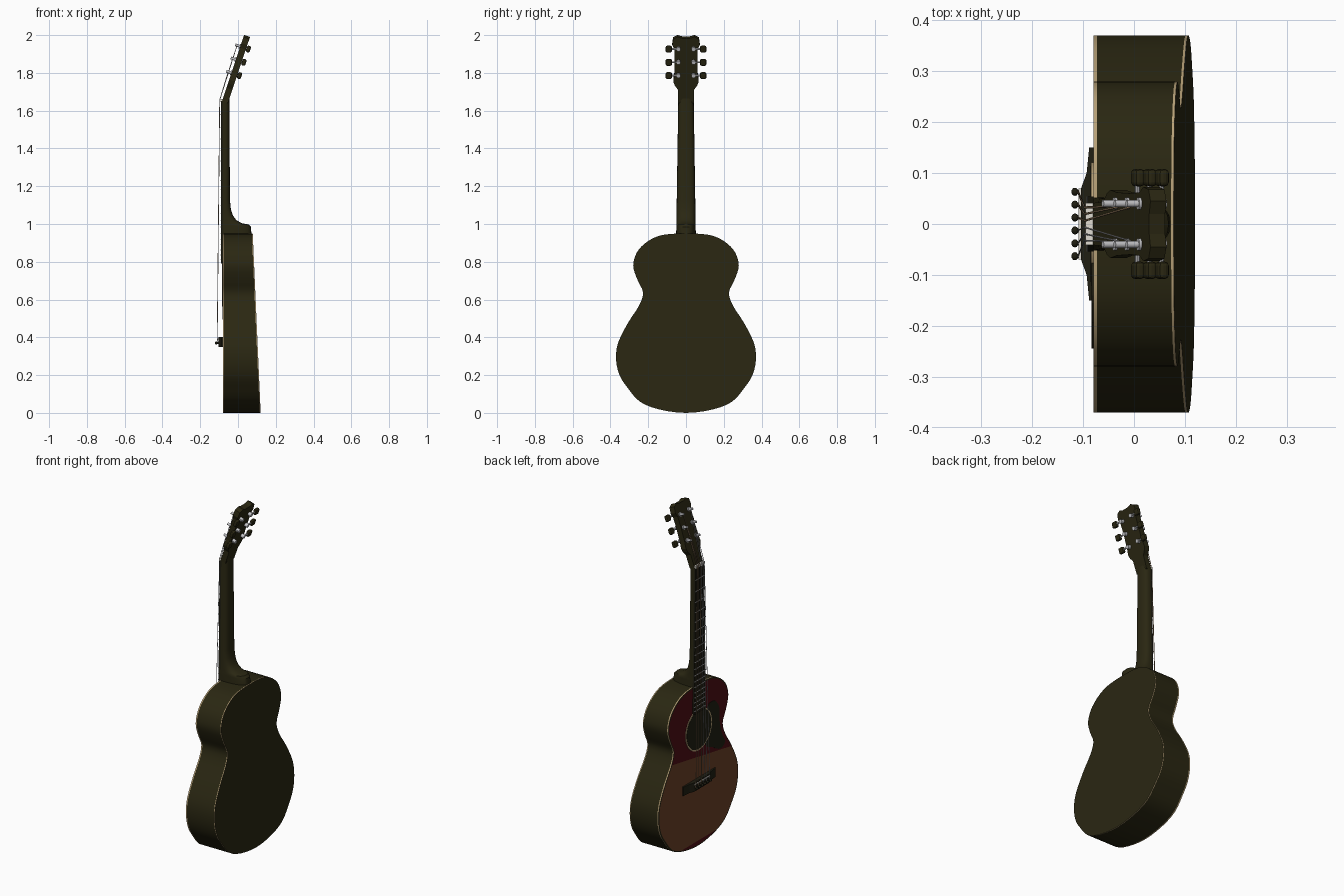
import bpy, bmesh, math
from mathutils import Vector, Matrix

if "Cube" in bpy.data.objects:
    bpy.data.objects.remove(bpy.data.objects["Cube"])


def mat(name, r, g, b):
    m = bpy.data.materials.new(name)
    m.diffuse_color = (r, g, b, 1)
    m.use_nodes = True
    m.node_tree.nodes["Principled BSDF"].inputs["Base Color"].default_value = m.diffuse_color
    return m


WOOD = mat("dark_olive_wood", .023, .020, .006)
TAN = mat("tan_binding", .48, .36, .19)
TOP = mat("brown_top", .15, .052, .020)
RED = mat("dark_red_top", .075, .004, .007)
BLACK = mat("black_wood", .014, .013, .006)
SILVER = mat("silver_metal", .55, .55, .57)
BRONZE = mat("bronze_string", .33, .22, .12)
CREAM = mat("cream_bone", .75, .72, .65)


def finish(name, bm, mats, smooth=True):
    bmesh.ops.recalc_face_normals(bm, faces=bm.faces)
    me = bpy.data.meshes.new(name)
    bm.to_mesh(me)
    bm.free()
    for m in mats:
        me.materials.append(m)
    ob = bpy.data.objects.new(name, me)
    bpy.context.collection.objects.link(ob)
    if smooth:
        bpy.ops.object.select_all(action='DESELECT')
        ob.select_set(True)
        bpy.context.view_layer.objects.active = ob
        bpy.ops.object.shade_smooth_by_angle(angle=math.radians(35))
    return ob


def loft(name, rings, mats, smooth=True, caps=True):
    bm = bmesh.new()
    vs = [[bm.verts.new(p) for p in r] for r in rings]
    n = len(rings[0])
    for a, b in zip(vs, vs[1:]):
        for i in range(n):
            bm.faces.new((a[i], a[(i + 1) % n], b[(i + 1) % n], b[i]))
    if caps:
        bm.faces.new(vs[0])
        bm.faces.new(vs[-1])
    return finish(name, bm, mats, smooth)


def box(name, lo, hi, m, M=Matrix()):
    bm = bmesh.new()
    lo, hi = Vector(lo), Vector(hi)
    bmesh.ops.create_cube(bm, size=1, matrix=M @ Matrix.Translation((lo + hi) / 2)
                          @ Matrix.Diagonal((*(hi - lo), 1)))
    return finish(name, bm, [m], False)


def rod(name, a, b, r, m, n=16):
    a, b = Vector(a), Vector(b)
    d = b - a
    bm = bmesh.new()
    bmesh.ops.create_cone(bm, cap_ends=True, segments=n, radius1=r, radius2=r, depth=d.length,
                          matrix=Matrix.Translation((a + b) / 2) @ d.to_track_quat('Z', 'Y').to_matrix().to_4x4())
    return finish(name, bm, [m])


def ball(name, c, s, m, M=Matrix()):
    bm = bmesh.new()
    bmesh.ops.create_uvsphere(bm, u_segments=12, v_segments=8, radius=1,
                              matrix=M @ Matrix.Translation(c) @ Matrix.Diagonal((*s, 1)))
    return finish(name, bm, [m])


def spline(pts, k):
    # closed Catmull-Rom curve
    out, n = [], len(pts)
    for i in range(n):
        a, b, c, d = (Vector(pts[(i + j - 1) % n]) for j in range(4))
        for s in range(k):
            t = s / k
            out.append(.5 * (2 * b + (c - a) * t + (2 * a - 5 * b + 4 * c - d) * t * t
                             + (3 * b - a - 3 * c + d) * t ** 3))
    return out


def mirrored(half):
    return half + [(-y, z) for y, z in reversed(half) if y > 0]


# Body outline (y, z)
half = [(0, 0), (.14, .018), (.245, .06), (.312, .137), (.352, .2), (.37, .28), (.36, .37), (.305, .48),
        (.25, .565), (.227, .635), (.255, .70), (.278, .765), (.274, .815), (.25, .865), (.2, .91),
        (.14, .938), (.07, .948), (0, .95)]
outline = spline(mirrored(half), 3)
back = lambda z: .12 - .042 * z / .95

# Body sides and back, with binding strips at both edges
FX = -.08
rings = [[(f(z), y, z) for y, z in outline] for f in
         (lambda z: FX, lambda z: FX + .007, lambda z: back(z) - .005, back)]
body = loft("body", rings, [WOOD, TAN])
n = len(outline)
for i, p in enumerate(body.data.polygons):
    if i < n or 2 * n <= i < 3 * n:
        p.material_index = 1

# Soundboard: one sheet cut by two lines into brown and dark red areas
bm = bmesh.new()
bm.faces.new([bm.verts.new((FX - .001, y * .982, .45 + (z - .45) * .987)) for y, z in outline])
cut, cut_n = Vector((0, 0, .523)), Vector((0, -.175, 1)).normalized()
for co, no in ((cut, cut_n), (Vector((0, 0, .03)), Vector((0, 0, 1)))):
    bmesh.ops.bisect_plane(bm, geom=bm.verts[:] + bm.edges[:] + bm.faces[:], plane_co=co, plane_no=no)
for f in bm.faces:
    c = f.calc_center_median()
    f.material_index = 1 if c.z < .03 or (c - cut).dot(cut_n) > 0 else 0
board = finish("soundboard", bm, [TOP, RED], False)
if board.data.polygons[0].normal.x > 0:
    board.data.flip_normals()

# Pickguard, rosette and sound hole as thin plates
guard = spline([(-.07, .77), (-.14, .80), (-.19, .745), (-.195, .66), (-.215, .58), (-.245, .52),
                (-.20, .495), (-.13, .53), (-.06, .58)], 4)
loft("pickguard", [[(x, y, z) for y, z in guard] for x in (FX, FX - .003)], [BLACK], False)
rod("rosette", (FX, 0, .685), (FX - .004, 0, .685), .122, TAN, 48)
rod("sound_hole", (FX, 0, .685), (FX - .005, 0, .685), .114, BLACK, 48)


# Neck and heel: rounded D sections
def width(z):
    return .041 + (1.65 - z) * .0155


sections = [(.94, .152), (.985, .148), (.998, .135), (1.004, .1), (1.02, .072), (1.045, .053), (1.08, .042),
            (1.13, .037), (1.64, .035), (1.665, .036)]
rings = []
for z, d in sections:
    ring = []
    for i in range(17):
        a = math.pi * i / 16
        c, s = math.cos(a), math.sin(a)
        ring.append((FX + d * s ** .7, width(z) * math.copysign(abs(c) ** .7, c), z))
    rings.append(ring)
loft("neck", rings, [WOOD])

# Fretboard, frets and nut
loft("fretboard", [[(x, s * width(z), z) for x, s in ((FX, 1), (FX - .011, 1), (FX - .011, -1), (FX, -1))]
                   for z in (.79, 1.65)], [BLACK], False)
for i in range(1, 20):
    z = 1.65 - 1.26 * (1 - 2 ** (-i / 12))
    w = width(z)
    box("fret", (FX - .0135, -w, z - .002), (FX - .010, w, z + .002), SILVER)
box("nut", (FX - .015, -.041, 1.648), (FX + .002, .041, 1.662), CREAM)

# Headstock frame: local x = depth, y = width, z = along the head
H = Matrix.Translation((-.085, 0, 1.65)) @ Matrix.Rotation(math.radians(18.5), 4, 'Y')
P = lambda d, y, u: H @ Vector((d, y, u))
head = [(0, 0), (.041, 0), (.043, .075), (.06, .1), (.067, .12), (.062, .16), (.06, .25), (.062, .3),
        (.073, .325), (.068, .358), (.045, .37), (.02, .362), (0, .362)]
loft("headstock", [[P(d, y, u) for y, u in mirrored(head)] for d in (0, .033)], [WOOD], False)

# Tuners
ROWS = (.158, .232, .306)
for s in (-1, 1):
    for u in ROWS:
        rod("tuner_washer", P(0, s * .04, u), P(-.005, s * .04, u), .012, SILVER)
        rod("tuner_post", P(0, s * .04, u), P(-.028, s * .04, u), .007, SILVER)
        rod("tuner_gear", P(.033, s * .04, u), P(.052, s * .04, u), .011, SILVER)
        rod("tuner_shaft", P(.044, s * .04, u), P(.044, s * .085, u), .005, SILVER, 10)
        k = box("tuner_knob", (.034, s * .091 - .017, u - .018), (.056, s * .091 + .017, u + .018), WOOD, H)
        b = k.modifiers.new("rounding", 'BEVEL')
        b.width, b.segments = .008, 2

# Bridge, saddle and pins
prof = [(-.15, FX), (-.15, -.088), (-.1, -.093), (-.07, -.104), (.07, -.104), (.1, -.093), (.15, -.088), (.15, FX)]
loft("bridge", [[(x, y, z) for y, x in prof] for z in (.35, .402)], [BLACK], False)
box("saddle", (-.109, -.07, .388), (-.1, .07, .394), CREAM)
for i in range(6):
    y = (i - 2.5) * .0253
    ball("bridge_pin", (-.116, y, .37), (.007, .008, .008), BLACK)
    rod("bridge_pin_stem", (-.1, y, .37), (-.115, y, .37), .004, BLACK, 8)

    # String: pin, saddle, nut, tuner post
    s = 1 if y > 0 else -1
    u = ROWS[2 - int(abs(i - 2.5))]
    cu = bpy.data.curves.new("string", 'CURVE')
    cu.dimensions = '3D'
    cu.bevel_depth = .0022 if i > 2 else .0016
    cu.bevel_resolution = 1
    sp = cu.splines.new('POLY')
    path = [(-.105, y, .372), (-.110, y, .391), (-.097, (i - 2.5) * .013, 1.656), P(-.018, s * .034, u)]
    sp.points.add(len(path) - 1)
    for pt, co in zip(sp.points, path):
        pt.co = (*co, 1)
    cu.materials.append(BRONZE if i > 2 else SILVER)
    bpy.context.collection.objects.link(bpy.data.objects.new("string", cu))
